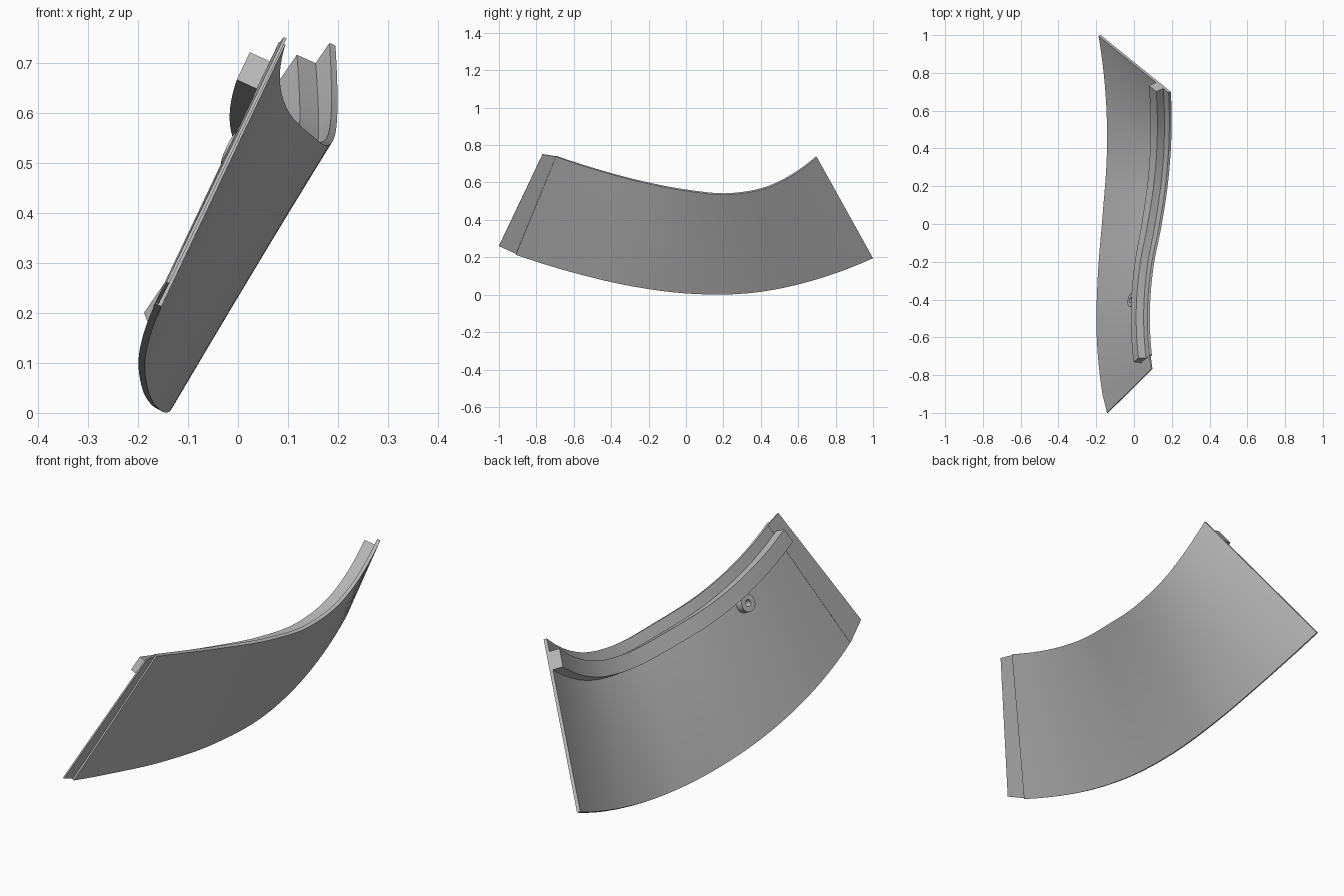
import bpy, bmesh, math
from mathutils import Vector, Matrix

cube = bpy.data.objects.get("Cube")
if cube:
    bpy.data.objects.remove(cube, do_unlink=True)

grey = bpy.data.materials.new("plain_grey")
grey.use_nodes = True
colour = (0.5, 0.5, 0.5, 1)
grey.diffuse_color = colour
grey.node_tree.nodes["Principled BSDF"].inputs["Base Color"].default_value = colour

# Lower and upper guide curves of the outer face, running front to back
LOWER = [Vector(p) for p in (
    (-0.153, -0.91, 0.213), (-0.185, -0.592, 0.115), (-0.179, -0.273, 0.042),
    (-0.154, 0.045, 0.004), (-0.132, 0.363, 0.011), (-0.138, 0.682, 0.077),
    (-0.176, 1.0, 0.195))]
UPPER = [Vector(p) for p in (
    (0.095, -0.695, 0.737), (0.084, -0.463, 0.662), (0.103, -0.23, 0.6),
    (0.148, 0.003, 0.555), (0.182, 0.235, 0.536), (0.198, 0.468, 0.585),
    (0.195, 0.7, 0.735))]
THICK = 0.014


def spline(pts, t):
    """Smooth curve through the points, t from 0 to 1."""
    n = len(pts) - 1
    i = min(max(int(t * n), 0), n - 1)
    f = t * n - i
    b, c = pts[i], pts[i + 1]
    a = pts[i - 1] if i else 3 * b - 3 * c + pts[2]
    d = pts[i + 2] if i + 2 <= n else 3 * c - 3 * b + pts[i - 1]
    return 0.5 * (2 * b + (c - a) * f + (2 * a - 5 * b + 4 * c - d) * f ** 2
                  + (3 * b - a - 3 * c + d) * f ** 3)


def outer(t, v):
    return spline(LOWER, t).lerp(spline(UPPER, t), v)


def normal(t, v):
    along = outer(min(t + 0.01, 1), v) - outer(max(t - 0.01, 0), v)
    n = along.cross(outer(t, 1) - outer(t, 0)).normalized()
    return n if n.x > 0 else -n


def point(t, v, depth):
    return outer(t, v) - normal(t, v) * depth


def finish(name, bm):
    bmesh.ops.recalc_face_normals(bm, faces=bm.faces)
    me = bpy.data.meshes.new(name)
    bm.to_mesh(me)
    bm.free()
    me.materials.append(grey)
    ob = bpy.data.objects.new(name, me)
    bpy.context.collection.objects.link(ob)
    bpy.ops.object.select_all(action='DESELECT')
    ob.select_set(True)
    bpy.context.view_layer.objects.active = ob
    bpy.ops.object.shade_smooth_by_angle(angle=math.radians(30))
    return ob


def loft(name, rings, closed=False):
    """Skin a list of point loops; cap both ends unless closed."""
    bm = bmesh.new()
    loops = [[bm.verts.new(p) for p in r] for r in rings]
    pairs = list(zip(loops, loops[1:]))
    if closed:
        pairs.append((loops[-1], loops[0]))
    for a, b in pairs:
        for i in range(len(a)):
            j = (i + 1) % len(a)
            bm.faces.new((a[i], a[j], b[j], b[i]))
    if not closed:
        bm.faces.new(loops[0])
        bm.faces.new(loops[-1])
    return finish(name, bm)


def sweep(name, section, steps=48):
    """Sweep a (height, depth) section along the shell."""
    loft(name, [[point(k / steps, v, d) for v, d in section] for k in range(steps + 1)])


# Curved shell panel
heights = [k / 8 for k in range(9)]
sweep("curved_panel", [(v, 0) for v in heights] + [(v, THICK) for v in reversed(heights)])

# Rail along the inside, just below the upper edge
sweep("inner_rail", [(0.82, 0.01), (0.925, 0.01), (0.925, 0.058), (0.82, 0.058)])

# Thin joining lip at the front end, set back to the inner side
low_tip, high_tip = Vector((-0.143, -1.0, 0.262)), Vector((0.092, -0.767, 0.752))
lip = []
for v, tip in ((0, low_tip), (1, high_tip)):
    n = normal(0, v)
    lip.append([point(0.012, v, 0.008), tip + n * 0.006, tip, point(0.012, v, 0.015)])
loft("front_lip", lip)

# Small hollow boss under the rail
T, V = 0.222, 0.765
axis = -normal(T, V)
place = Matrix.Translation(point(T, V, THICK)) @ axis.to_track_quat('Z', 'Y').to_matrix().to_4x4()
profile = [(0.036, -0.006), (0.036, 0.032), (0.014, 0.032), (0.014, -0.006)]
turns = 28
loft("hollow_boss", [[place @ Vector((r * math.cos(a), r * math.sin(a), z)) for r, z in profile]
                     for a in (2 * math.pi * k / turns for k in range(turns))], closed=True)
